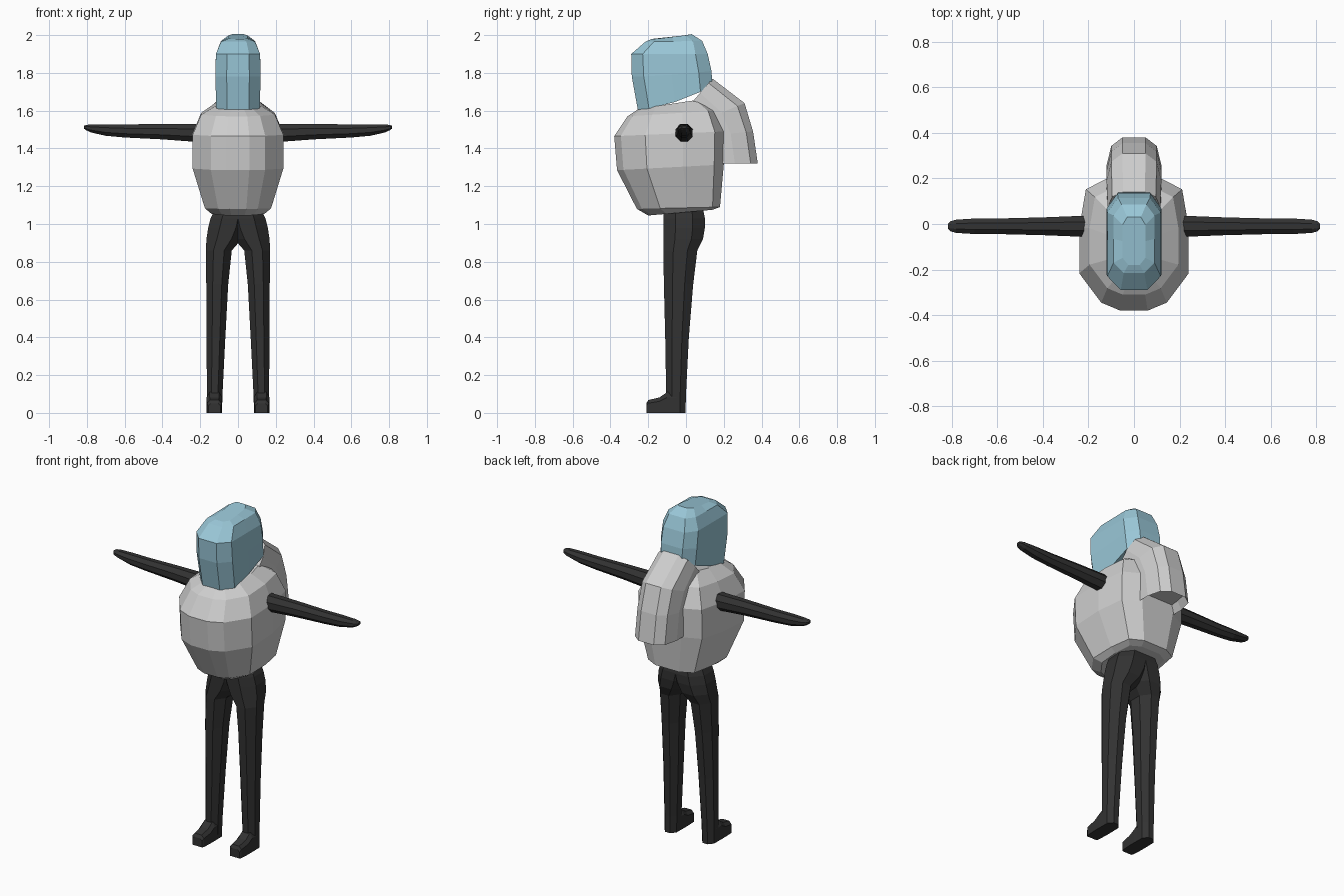
import bpy
import bmesh
import math

if "Cube" in bpy.data.objects:
    bpy.data.objects.remove(bpy.data.objects["Cube"])


def material(name, rgb):
    m = bpy.data.materials.new(name)
    m.diffuse_color = (*rgb, 1)
    m.use_nodes = True
    m.node_tree.nodes["Principled BSDF"].inputs["Base Color"].default_value = m.diffuse_color
    return m


WHITE = material("light grey", (0.62, 0.62, 0.62))
BLUE = material("pale blue", (0.32, 0.57, 0.68))
DARK = material("charcoal", (0.032, 0.032, 0.032))


def loft(name, rings, mat, hollow_start=0):
    """Skin closed rings of points and cap both ends; optionally recess the first cap."""
    bm = bmesh.new()
    rows = [[bm.verts.new(p) for p in ring] for ring in rings]
    n = len(rows[0])
    for a, b in zip(rows, rows[1:]):
        for i in range(n):
            j = (i + 1) % n
            bm.faces.new((a[i], a[j], b[j], b[i]))
    start = bm.faces.new(rows[0][::-1])
    bm.faces.new(rows[-1])
    bmesh.ops.recalc_face_normals(bm, faces=bm.faces)
    if hollow_start:
        bmesh.ops.inset_region(bm, faces=[start], thickness=0.025)
        bmesh.ops.translate(bm, vec=(0, 0, hollow_start), verts=start.verts)
    mesh = bpy.data.meshes.new(name)
    bm.to_mesh(mesh)
    bm.free()
    mesh.materials.append(mat)
    obj = bpy.data.objects.new(name, mesh)
    bpy.context.collection.objects.link(obj)
    return obj


def symmetric_ring(half, level, bend=1.0):
    """half: (x fraction, y fraction) from front to back; level: z front, z back, half width, y front, y back."""
    zf, zb, w, yf, yb = level
    right = [(x * w, yf + (yb - yf) * t, zf + (zb - zf) * t ** bend) for x, t in half]
    return right + [(-x, y, z) for x, y, z in reversed(right)]


# Rounded torso
torso_section = [(0.25, 0), (0.6, 0.06), (1, 0.28), (1, 0.62), (0.88, 0.91), (0.45, 1)]
torso_levels = [
    (1.045, 1.075, 0.14, -0.20, 0.14),
    (1.08, 1.09, 0.175, -0.26, 0.18),
    (1.285, 1.315, 0.24, -0.365, 0.20),
    (1.465, 1.49, 0.24, -0.38, 0.205),
    (1.57, 1.60, 0.195, -0.31, 0.16),
    (1.61, 1.66, 0.12, -0.25, 0.08),
]
loft("torso", [symmetric_ring(torso_section, v) for v in torso_levels], WHITE)

# Tall faceted head
head_section = [(0.5, 0), (1, 0.15), (1, 0.5), (1, 0.84), (0.6, 1)]
head_levels = [
    (1.605, 1.73, 0.115, -0.255, 0.14),
    (1.78, 1.81, 0.12, -0.287, 0.135),
    (1.90, 1.90, 0.117, -0.29, 0.115),
    (1.965, 1.97, 0.09, -0.215, 0.085),
    (1.98, 2.005, 0.05, -0.18, 0.03),
]
loft("head", [symmetric_ring(head_section, v, 1.6) for v in head_levels], BLUE)

# Curved hump hanging from the back of the head
hump_section = [(1, 0), (1, 0.45), (0.83, 0.83), (0.42, 1)]
hump_levels = [
    (1.32, 1.32, 0.12, 0.16, 0.38),
    (1.47, 1.49, 0.12, 0.14, 0.355),
    (1.55, 1.64, 0.12, 0.09, 0.31),
    (1.63, 1.77, 0.115, 0.02, 0.14),
]
loft("back_hump", [symmetric_ring(hump_section, v) for v in hump_levels], WHITE, 0.05)


def octagon(c0, c1, d0, d1):
    """Eight points on an ellipse-like octagon that fills the given ranges."""
    k = 1 / math.cos(math.pi / 8)
    return [((c0 + c1) / 2 + (c1 - c0) / 2 * k * math.cos(a),
             (d0 + d1) / 2 + (d1 - d0) / 2 * k * math.sin(a))
            for a in (math.pi / 8 + i * math.pi / 4 for i in range(8))]


# x, y radius, z low, z high
arm_levels = [
    (0.18, 0.047, 1.433, 1.53), (0.25, 0.045, 1.437, 1.53), (0.40, 0.039, 1.448, 1.53),
    (0.60, 0.034, 1.458, 1.527), (0.70, 0.034, 1.467, 1.528), (0.78, 0.029, 1.485, 1.527),
    (0.805, 0.022, 1.497, 1.524), (0.815, 0.012, 1.505, 1.52),
]
# z, x inner, x outer, y front, y back
leg_levels = [
    (0.0, 0.085, 0.165, -0.10, -0.003), (0.10, 0.082, 0.165, -0.105, 0.0),
    (0.40, 0.067, 0.166, -0.11, 0.015), (0.68, 0.052, 0.168, -0.117, 0.038),
    (0.86, 0.033, 0.17, -0.12, 0.06), (0.92, -0.02, 0.167, -0.12, 0.09),
    (0.98, -0.05, 0.158, -0.12, 0.10), (1.03, -0.06, 0.145, -0.12, 0.10),
    (1.08, -0.06, 0.12, -0.115, 0.09),
]
# y, height, half width
foot_levels = [(-0.21, 0.05, 0.032), (-0.20, 0.068, 0.038), (-0.14, 0.082, 0.041),
               (-0.10, 0.11, 0.041), (-0.04, 0.11, 0.04)]

for side, s in (("left", 1), ("right", -1)):
    # Tapered arms held straight out
    loft(side + "_arm", [[(s * x, y, z) for y, z in octagon(-0.01 - r, -0.01 + r, z0, z1)]
                         for x, r, z0, z1 in arm_levels], DARK)
    # Legs joined at the hips
    loft(side + "_leg", [[(s * x, y, z) for x, y in octagon(x0, x1, y0, y1)]
                         for z, x0, x1, y0, y1 in leg_levels], DARK)
    # Short flat-soled feet
    loft(side + "_foot", [[(s * (0.125 + w * u), y, h * v) for u, v in
                           ((-1, 0), (1, 0), (1, 0.75), (0.6, 1), (-0.6, 1), (-1, 0.75))]
                          for y, h, w in foot_levels], DARK)
